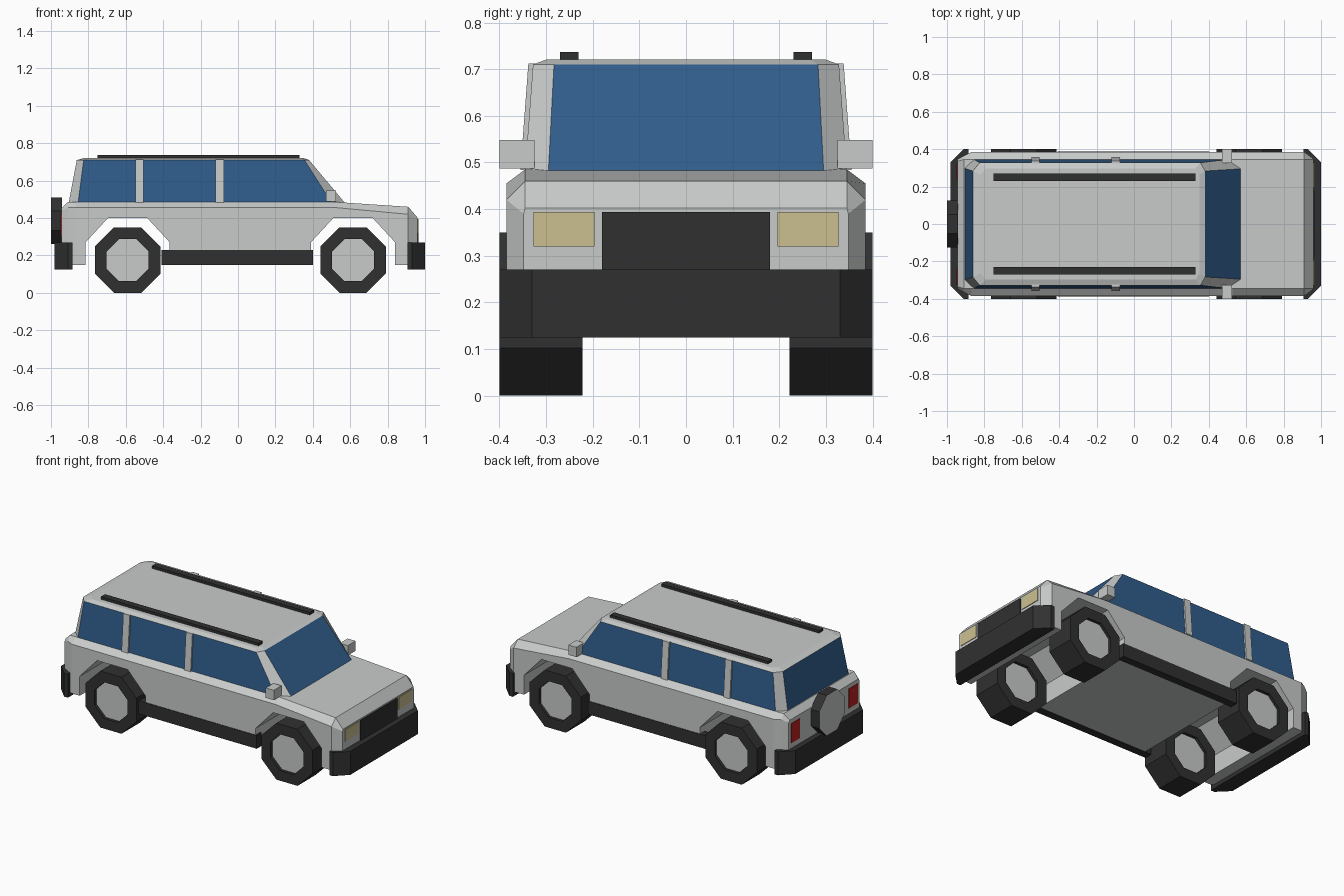
import bpy, bmesh, math
from mathutils import Vector

cube = bpy.data.objects.get("Cube")
if cube:
    bpy.data.objects.remove(cube, do_unlink=True)


def material(name, rgb):
    m = bpy.data.materials.new(name)
    m.use_nodes = True
    m.diffuse_color = (*rgb, 1)
    m.node_tree.nodes["Principled BSDF"].inputs["Base Color"].default_value = (*rgb, 1)
    return m


PAINT = material("light grey paint", (0.58, 0.6, 0.59))
BLACK = material("black rubber", (0.03, 0.03, 0.03))
GLASS = material("blue glass", (0.03, 0.11, 0.26))
LAMP = material("pale yellow lamp", (0.6, 0.53, 0.28))
RED = material("red lamp", (0.5, 0.015, 0.015))


def loft(name, rings, mats, rule=None):
    """Skin a stack of closed rings, capped at both ends."""
    bm = bmesh.new()
    loops = [[bm.verts.new(p) for p in ring] for ring in rings]
    for a, b in zip(loops, loops[1:]):
        for i in range(len(a)):
            j = (i + 1) % len(a)
            bm.faces.new((a[i], a[j], b[j], b[i]))
    bm.faces.new(loops[0][::-1])
    bm.faces.new(loops[-1])
    bmesh.ops.recalc_face_normals(bm, faces=bm.faces)
    if rule:
        for f in bm.faces:
            f.material_index = rule(f)
    mesh = bpy.data.meshes.new(name)
    bm.to_mesh(mesh)
    bm.free()
    for m in mats:
        mesh.materials.append(m)
    ob = bpy.data.objects.new(name, mesh)
    bpy.context.collection.objects.link(ob)
    return ob


def box(name, x, y, z, mat):
    ring = lambda h: [(x[0], y[0], h), (x[1], y[0], h), (x[1], y[1], h), (x[0], y[1], h)]
    return loft(name, [ring(z[0]), ring(z[1])], [mat])


def mirrored(half):
    """Close a half outline (+y side) by mirroring it to -y."""
    return half + [(p[0], -p[1], p[2]) for p in reversed(half)]


def octagon(apothem):
    r = apothem / math.cos(math.pi / 8)
    return [(r * math.cos(a), r * math.sin(a))
            for a in (math.pi / 8 + k * math.pi / 4 for k in range(8))]


FRONT_AXLE, REAR_AXLE = 0.615, -0.59

# Lower body: cross-sections along its length
# (x, half width, shoulder height, top half width, top height)
sections = [(-0.945, 0.345, 0.44, 0.335, 0.45),
            (-0.91, 0.365, 0.455, 0.345, 0.485),
            (-0.87, 0.385, 0.455, 0.345, 0.485),
            (0.53, 0.385, 0.455, 0.345, 0.485),
            (0.91, 0.385, 0.42, 0.345, 0.46),
            (0.96, 0.348, 0.39, 0.345, 0.402)]
body = loft("body", [mirrored([(x, w, 0.15), (x, w, s), (x, t, h)])
                     for x, w, s, t, h in sections], [PAINT])

# Wheel arches cut across the whole body
for axle in (FRONT_AXLE, REAR_AXLE):
    arch = [(-0.225, 0.1), (-0.225, 0.27), (-0.105, 0.4),
            (0.105, 0.4), (0.225, 0.27), (0.225, 0.1)]
    cutter = loft("arch_cutter", [[(axle + x, y, z) for x, z in arch]
                                  for y in (-0.6, 0.6)], [PAINT])
    cutter.hide_render = True
    mod = body.modifiers.new("arch", "BOOLEAN")
    mod.operation, mod.solver, mod.object = "DIFFERENCE", "EXACT", cutter
    bpy.context.view_layer.objects.active = body
    bpy.ops.object.modifier_apply(modifier=mod.name)
    bpy.data.objects.remove(cutter, do_unlink=True)


# Cabin: glazed walls, painted corner posts and roof
def cabin_ring(z, front, front_y, side_front, side_y, side_back, back, back_y):
    return mirrored([(front, front_y, z), (side_front, side_y, z),
                     (side_back, side_y, z), (back, back_y, z)])


def cabin_rule(face):
    n, z = face.normal, face.calc_center_median().z
    wall = 0.5 < z < 0.7
    side = abs(n.y) > 0.95
    end = abs(n.y) < 0.05
    return 1 if wall and (side or end) else 0


loft("cabin", [cabin_ring(0.483, 0.57, 0.295, 0.5, 0.345, -0.855, -0.905, 0.298),
               cabin_ring(0.71, 0.38, 0.283, 0.355, 0.328, -0.825, -0.862, 0.283),
               cabin_ring(0.721, 0.35, 0.265, 0.33, 0.298, -0.79, -0.82, 0.265)],
     [PAINT, GLASS], cabin_rule)

for s, side in ((1, "left"), (-1, "right")):
    # Window posts follow the lean of the glass
    for x, post in ((-0.527, "rear"), (-0.098, "middle")):
        loft(f"{side}_{post}_post",
             [[(x + dx, s * (y + dy), z) for dx, dy in
               ((-0.022, -0.02), (0.022, -0.02), (0.022, 0.01), (-0.022, 0.01))]
              for y, z in ((0.345, 0.484), (0.328, 0.712))], [PAINT])
    box(f"{side}_roof_rail", (-0.75, 0.33), (s * 0.23, s * 0.27), (0.715, 0.737), BLACK)
    box(f"{side}_mirror", (0.47, 0.525), (s * 0.325, s * 0.4), (0.487, 0.548), PAINT)
    box(f"{side}_sill", (-0.408, 0.4), (s * 0.34, s * 0.388), (0.148, 0.23), BLACK)
    box(f"{side}_headlight", (0.957, 0.964), (s * 0.196, s * 0.327), (0.32, 0.394), LAMP)
    box(f"{side}_tail_light", (-0.949, -0.942), (s * 0.24, s * 0.325), (0.305, 0.425), RED)

    # Octagonal wheels: the face steps in to a recessed painted hub
    for axle, end in ((FRONT_AXLE, "front"), (REAR_AXLE, "rear")):
        steps = ((0.112, 0.24), (0.112, 0.222), (0.175, 0.222),
                 (0.175, 0.4), (0.112, 0.4), (0.112, 0.382))
        loft(f"{end}_{side}_wheel",
             [[(axle + x, s * y, 0.175 + z) for x, z in octagon(a)] for a, y in steps],
             [BLACK, PAINT], lambda f: 1 if len(f.verts) == 8 else 0)

box("grille", (0.957, 0.966), (-0.18, 0.18), (0.265, 0.394), BLACK)

# Bumpers with angled corners
for name, outer, corner, inner in (("front_bumper", 1.0, 0.93, 0.905),
                                   ("rear_bumper", -0.98, -0.91, -0.885)):
    loft(name, [mirrored([(outer, 0.33, z), (corner, 0.4, z), (inner, 0.4, z)])
                for z in (0.125, 0.27)], [BLACK])

# Spare wheel with a painted cover
loft("spare_wheel", [[(x, y, 0.385 + z) for y, z in octagon(a)]
                     for x, a in ((-0.94, 0.125), (-1.0, 0.125))],
     [BLACK, PAINT], lambda f: 1 if f.normal.x < -0.9 else 0)
